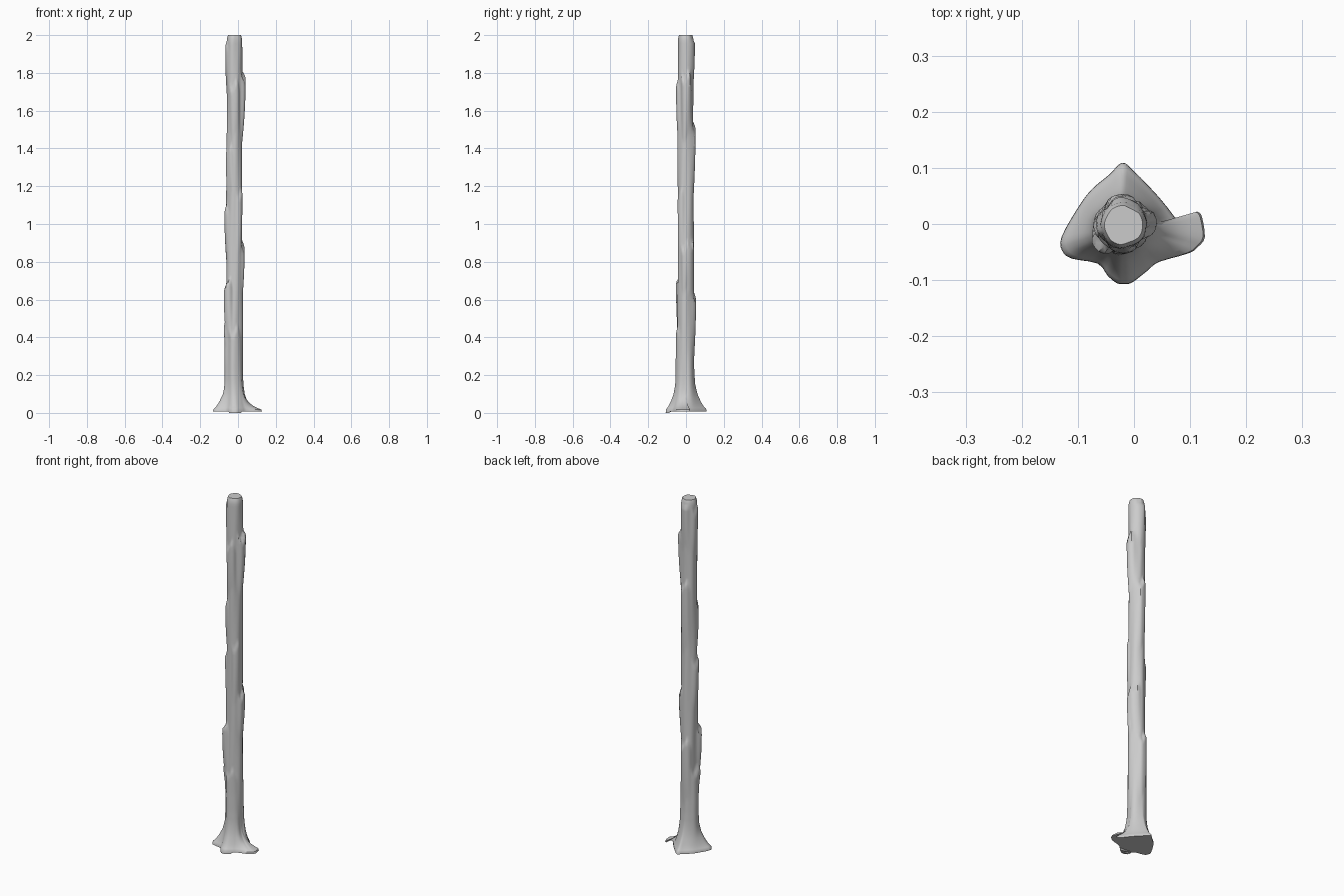
import bpy, bmesh, math, random
from mathutils import Vector

if "Cube" in bpy.data.objects:
    bpy.data.objects.remove(bpy.data.objects["Cube"])

random.seed(4)
CX, CY = -0.019, -0.002

# footprint of the flared roots, counter-clockwise from the front root
FOOT = [(-.018, -.108), (-.003, -.105), (.024, -.084), (.045, -.068), (.099, -.053), (.117, -.041),
        (.129, -.024), (.124, .012), (.117, .022), (.110, .018), (.108, -.011),
        (.095, -.009), (.081, .003), (.045, .048), (-.003, .098), (-.022, .110),
        (-.044, .089), (-.076, .062), (-.100, .030), (-.130, -.023),
        (-.129, -.048), (-.112, -.062), (-.065, -.071), (-.047, -.093), (-.031, -.106)]

# bark slabs: angle (deg), top z, length, thickness, angular width (deg)
SLABS = [(5, 1.77, .32, .017, 35), (180, 1.93, .22, .008, 40), (0, .87, .22, .011, 30),
         (185, 1.06, .25, .010, 35), (222, .67, .30, .020, 28), (225, 1.38, .22, .009, 30),
         (90, 1.50, .36, .013, 32), (95, .60, .32, .012, 35), (270, 1.72, .25, .009, 35),
         (175, .44, .34, .011, 35), (45, .88, .25, .010, 25), (80, 1.97, .25, .008, 40),
         (275, .42, .4, .007, 40), (315, 1.15, .3, .006, 28)]

# root flare strength by height
FLARE = [(0, 1), (.018, .97), (.035, .75), (.06, .53), (.10, .27), (.15, .10), (.22, .03), (.32, 0), (9, 0)]


def lerp_table(table, z):
    for (a, va), (b, vb) in zip(table, table[1:]):
        if z <= b:
            return va + (vb - va) * (z - a) / (b - a)


def subdivide(points, k=3):
    out, n = [], len(points)
    for i in range(n):
        p0, p1, p2, p3 = (Vector(points[(i + d) % n]) for d in (-1, 0, 1, 2))
        for s in range(k):
            t = s / k
            out.append(.5 * (2 * p1 + (p2 - p0) * t + (2 * p0 - 5 * p1 + 4 * p2 - p3) * t * t
                             + (3 * p1 - p0 - 3 * p2 + p3) * t ** 3))
    return out


foot = subdivide(FOOT)
angles = sorted((math.atan2(p.y - CY, p.x - CX) + math.pi / 2 + .03) % (2 * math.pi) for p in foot)
angles = [a - math.pi / 2 - .03 for a in angles]


def trunk_radius(a, z):
    r = .041 + .004 * max(0, 1 - z / 1.2)
    r += .0012 * math.sin(3 * a + 4 * z) + .001 * math.sin(5 * a - 7 * z)
    for deg, top, length, thick, width in SLABS:
        d = math.atan2(math.sin(a - math.radians(deg)), math.cos(a - math.radians(deg)))
        side = math.exp(-(d / math.radians(width)) ** 4)
        edge = top + .02 * math.sin(6 * d)
        if z < edge:
            u = (edge - z) / length
            side *= max(0, 1 - u * u) if u < 1 else 0
        else:
            side *= max(0, 1 - (z - edge) / .025)
        r += thick * side
    if z > 1.965:
        r = min(r, .042) - .007 * ((z - 1.965) / .035) ** 2
    return r


# trunk with roots: rings lofted from footprint to round top
heights = [.008, .018, .027, .036, .048, .062, .08, .1, .125, .15, .18]
heights += [.2 + i * 1.74 / 105 for i in range(106)] + [1.955, 1.97, 1.982, 1.992, 2.0]
bm = bmesh.new()
rings = []
for z in heights:
    w = lerp_table(FLARE, z)
    ring = []
    for p, a in zip(foot, angles):
        r = trunk_radius(a, z)
        c = Vector((CX + r * math.cos(a), CY + r * math.sin(a)))
        # thin right-hand root sinks to the ground faster than the others
        k = 1 + 1.0 * max(0, min(1, (p.x - .06) / .06))
        q = c.lerp(p, w ** k)
        zz = z
        if z < .01:
            zz = .008 if p.y > -.09 else 0
        ring.append(bm.verts.new((q.x, q.y, zz)))
    rings.append(ring)
n = len(foot)
for lo, hi in zip(rings, rings[1:]):
    for i in range(n):
        j = (i + 1) % n
        bm.faces.new((lo[i], lo[j], hi[j], hi[i]))
bm.faces.new(rings[-1])
bm.faces.new(rings[0][::-1])
bmesh.ops.triangulate(bm, faces=[f for f in bm.faces if len(f.verts) > 4])
bmesh.ops.recalc_face_normals(bm, faces=bm.faces)
mesh = bpy.data.meshes.new("tree_trunk")
bm.to_mesh(mesh)
bm.free()
trunk = bpy.data.objects.new("tree_trunk", mesh)
bpy.context.collection.objects.link(trunk)
bpy.context.view_layer.objects.active = trunk
trunk.select_set(True)
bpy.ops.object.shade_smooth_by_angle(angle=math.radians(40))
